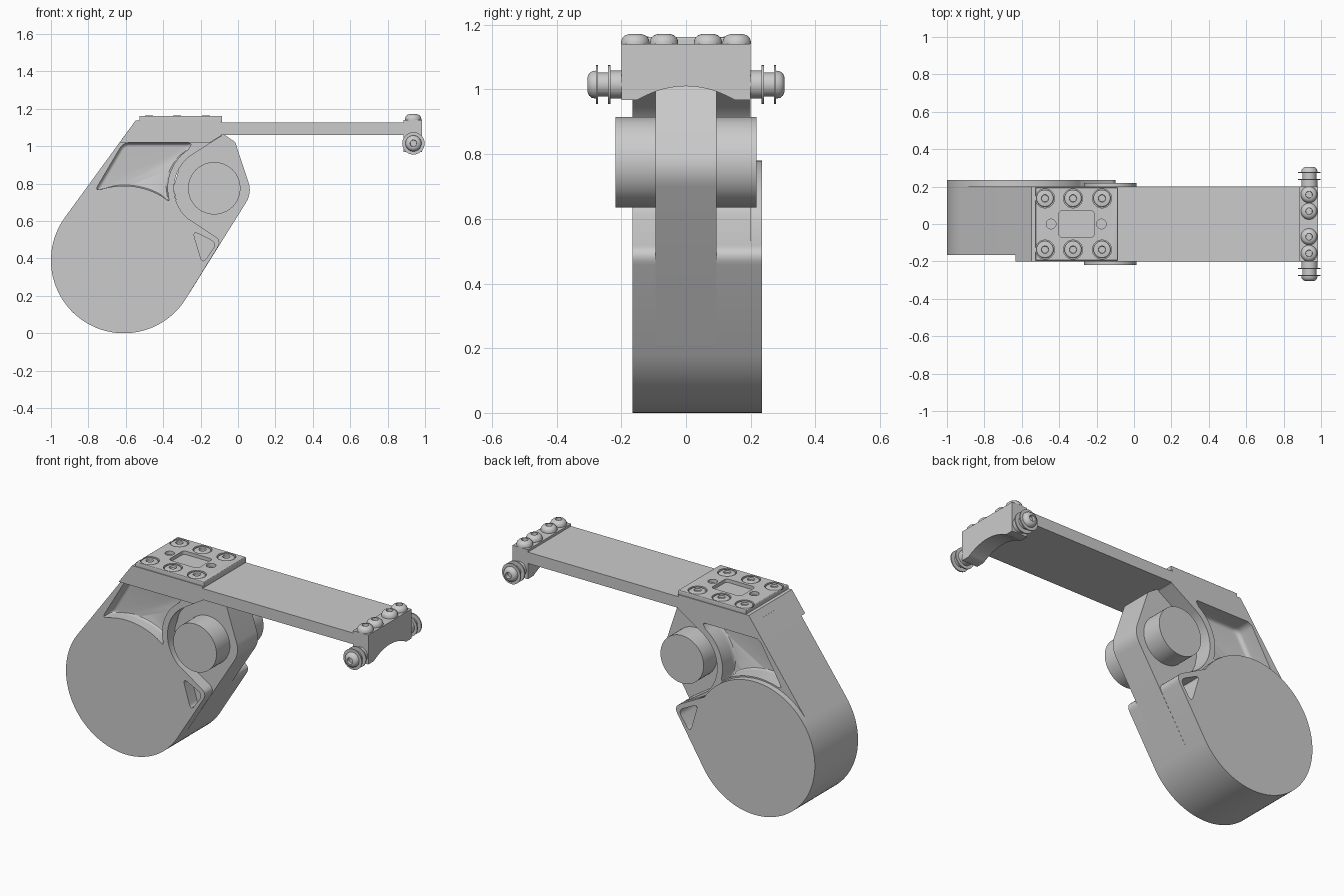
import bpy, bmesh, math
from mathutils import Vector, Matrix

if "Cube" in bpy.data.objects:
    bpy.data.objects.remove(bpy.data.objects["Cube"])

DISC, HUB = (-0.61, 0.39), (-0.127, 0.775)


def arc(c, r, a0, a1, n=24):
    return [(c[0] + r * math.cos(math.radians(a0 + (a1 - a0) * i / n)),
             c[1] + r * math.sin(math.radians(a0 + (a1 - a0) * i / n))) for i in range(n + 1)]


def corner(prev, p, nxt, r, n=6):
    """Rounded corner at p, r being the distance trimmed from each side."""
    p = Vector(p)
    a = p + (Vector(prev) - p).normalized() * r
    b = p + (Vector(nxt) - p).normalized() * r
    return [tuple(a * (1 - t) ** 2 + p * 2 * t * (1 - t) + b * t * t) for t in [i / n for i in range(n + 1)]]


def rounded(pts, r):
    out = []
    for i, p in enumerate(pts):
        out += corner(pts[i - 1], p, pts[(i + 1) % len(pts)], r)
    return out


def finish(bm, name):
    bmesh.ops.recalc_face_normals(bm, faces=bm.faces)
    me = bpy.data.meshes.new(name)
    bm.to_mesh(me)
    bm.free()
    ob = bpy.data.objects.new(name, me)
    bpy.context.collection.objects.link(ob)
    return ob


def prism(name, pts, a, b, axis='y', fillet=0, shrink=0.1):
    """Extrude a closed profile from a to b; fillet rounds the edge at b by shrinking the profile."""
    place = {'y': lambda p, d: (p[0], d, p[1]), 'x': lambda p, d: (d, p[0], p[1]),
             'z': lambda p, d: (p[0], p[1], d)}[axis]
    mid = sum((Vector(p) for p in pts), Vector((0, 0))) / len(pts)
    layers = [(a, 1), (b, 1)]
    if fillet:
        d = math.copysign(fillet, b - a)
        layers[1:] = [(b - d * (1 - math.sin(t)), 1 - shrink * (1 - math.cos(t)))
                      for t in [math.pi / 2 * i / 5 for i in range(6)]]
    bm = bmesh.new()
    rings = [[bm.verts.new(place(mid + (Vector(p) - mid) * s, h)) for p in pts] for h, s in layers]
    bm.faces.new(rings[0])
    bm.faces.new(rings[-1])
    for lo, hi in zip(rings, rings[1:]):
        for i in range(len(pts)):
            j = (i + 1) % len(pts)
            bm.faces.new((lo[i], lo[j], hi[j], hi[i]))
    return finish(bm, name)


def rect(x0, x1, y0, y1):
    return [(x0, y0), (x1, y0), (x1, y1), (x0, y1)]


def lathe(name, profile, loc, direction=(0, 0, 1), n=32):
    """Spin (radius, height) points, both ends closed."""
    bm = bmesh.new()
    rings = [[bm.verts.new((r * math.cos(2 * math.pi * i / n), r * math.sin(2 * math.pi * i / n), h))
              for i in range(n)] for r, h in profile]
    for A, B in zip(rings, rings[1:]):
        for i in range(n):
            bm.faces.new((A[i], A[(i + 1) % n], B[(i + 1) % n], B[i]))
    bm.faces.new(rings[0])
    bm.faces.new(rings[-1])
    rot = Vector((0, 0, 1)).rotation_difference(Vector(direction)).to_matrix().to_4x4()
    bm.transform(Matrix.Translation(loc) @ rot)
    return finish(bm, name)


def cut(ob, cutters):
    bpy.context.view_layer.objects.active = ob
    for c in cutters:
        m = ob.modifiers.new("cut", 'BOOLEAN')
        m.operation, m.solver, m.object = 'DIFFERENCE', 'EXACT', c
        bpy.ops.object.modifier_apply(modifier=m.name)
    for c in cutters:
        bpy.data.objects.remove(c)


# Main housing: drum, slanted wall, hub clearance arc and lug
drum_arc = arc(DISC, 0.39, 143.5, 327.5, 64)
lug_tip = corner((-0.28, 0.605), (-0.085, 0.497), (-0.28, 0.183), 0.045)[::-1]
housing = prism("housing", drum_arc + lug_tip + arc(HUB, 0.215, 228, 125, 32)
                + [(-0.085, 1.056), (-0.085, 1.10), (-0.575, 1.10)], -0.165, 0.2)
back_cover = prism("back_cover", arc(DISC, 0.39, 33, 327.5, 96) + lug_tip, 0.19, 0.235)

# Crescent pocket and lug hole on both faces
left_low, left_top, right_top = (-0.765, 0.762), (-0.615, 1.016), (-0.245, 1.016)
bottom = arc(DISC, 0.398, 107, 57, 20)
side = arc(HUB, 0.25, 187, 124, 16)
pocket = (corner(left_top, left_low, bottom[0], 0.03) + bottom[1:-1]
          + corner(bottom[-1], (-0.366, 0.700), side[0], 0.022) + side[1:]
          + corner(side[-1], right_top, left_top, 0.02)
          + corner(right_top, left_top, left_low, 0.03))
hole = rounded([(-0.243, 0.548), (-0.113, 0.482), (-0.19, 0.37)], 0.038)
cut(housing, [prism("pocket_cutter", pocket, s * 0.4, s * 0.09, fillet=0.025) for s in (-1, 1)]
    + [prism("hole_cutter", hole, s * 0.4, s * 0.095) for s in (-1, 1)])
cut(back_cover, [prism("hole_cutter", hole, 0.4, 0.1)])

# Narrow hub plate and the pivot cylinder through it
hub_plate = [(-0.262, 0.21), (-0.19, 0.326)] + corner((-0.19, 0.326), (0.075, 0.75), (-0.016, 1.025), 0.06) \
    + corner((0.06, 0.8), (-0.016, 1.025), (-0.085, 1.056), 0.012) \
    + [(-0.085, 1.07), (-0.2, 1.07), (-0.30, 0.93), (-0.345, 0.78), (-0.31, 0.6)]
prism("hub_plate", hub_plate, -0.094, 0.094)
lathe("pivot_cylinder", [(0.14, -0.218), (0.14, 0.218)], (HUB[0], 0, HUB[1]), (0, 1, 0), 64)

# Bracket head, arm
prism("bracket_head", [(-0.633, 1.02), (-0.15, 1.02), (-0.09, 1.055), (-0.09, 1.138),
                       (-0.547, 1.138)], -0.2, 0.2)
prism("arm", rect(-0.1, 0.9, 1.06, 1.126), -0.2, 0.2)

# Top plate with window, pin holes and counterbores
plate = prism("top_plate", rect(-0.527, -0.085, -0.195, 0.195), 1.13, 1.162, 'z', 0.008, 0.02)
screw_spots = [(x, y) for x in (-0.476, -0.326, -0.171) for y in (-0.137, 0.137)]
cut(plate, [prism("window_cutter", rounded(rect(-0.402, -0.212, -0.07, 0.07), 0.02), 1.142, 1.3, 'z')]
    + [lathe("pin_cutter", [(0.026, 0), (0.026, 0.2)], (x, 0, 1.142)) for x in (-0.443, -0.174)]
    + [lathe("bore_cutter", [(0.051, 0), (0.051, 0.2)], (x, y, 1.146)) for x, y in screw_spots])
plate_head = [(0.046, 0), (0.046, 0.012), (0.04, 0.017), (0.02, 0.019), (0.018, 0.008)]
for x, y in screw_spots:
    lathe("plate_screw", plate_head, (x, y, 1.144))

# End block with arched underside
arch = [(0.15 - 0.3 * i / 20, 0.968 + 0.042 * (1 - (2 * i / 20 - 1) ** 2)) for i in range(21)]
prism("end_block", [(-0.2, 1.14), (-0.2, 0.968)] + arch[::-1] + [(0.2, 0.968), (0.2, 1.14)],
      0.885, 0.985, 'x')

# Domed screws on the block and flanged bolts at its sides
dome = [(0.044, 0), (0.044, 0.008), (0.04, 0.019), (0.032, 0.027), (0.02, 0.031), (0.018, 0.031), (0.017, 0.014)]
for y in (-0.157, -0.068, 0.068, 0.157):
    lathe("end_screw", dome, (0.936, y, 1.14))
bolt = [(0.043, -0.02), (0.043, 0.035), (0.06, 0.035), (0.06, 0.042), (0.037, 0.042), (0.037, 0.073),
        (0.06, 0.073), (0.06, 0.08), (0.043, 0.08), (0.041, 0.092), (0.034, 0.101), (0.022, 0.106),
        (0.018, 0.106), (0.017, 0.088)]
for s in (-1, 1):
    lathe("side_bolt", bolt, (0.938, s * 0.199, 1.015), (0, s, 0))

# Smooth curved faces, keep edges sharp
bpy.ops.object.select_all(action='SELECT')
bpy.context.view_layer.objects.active = housing
bpy.ops.object.shade_smooth_by_angle(angle=math.radians(30))
